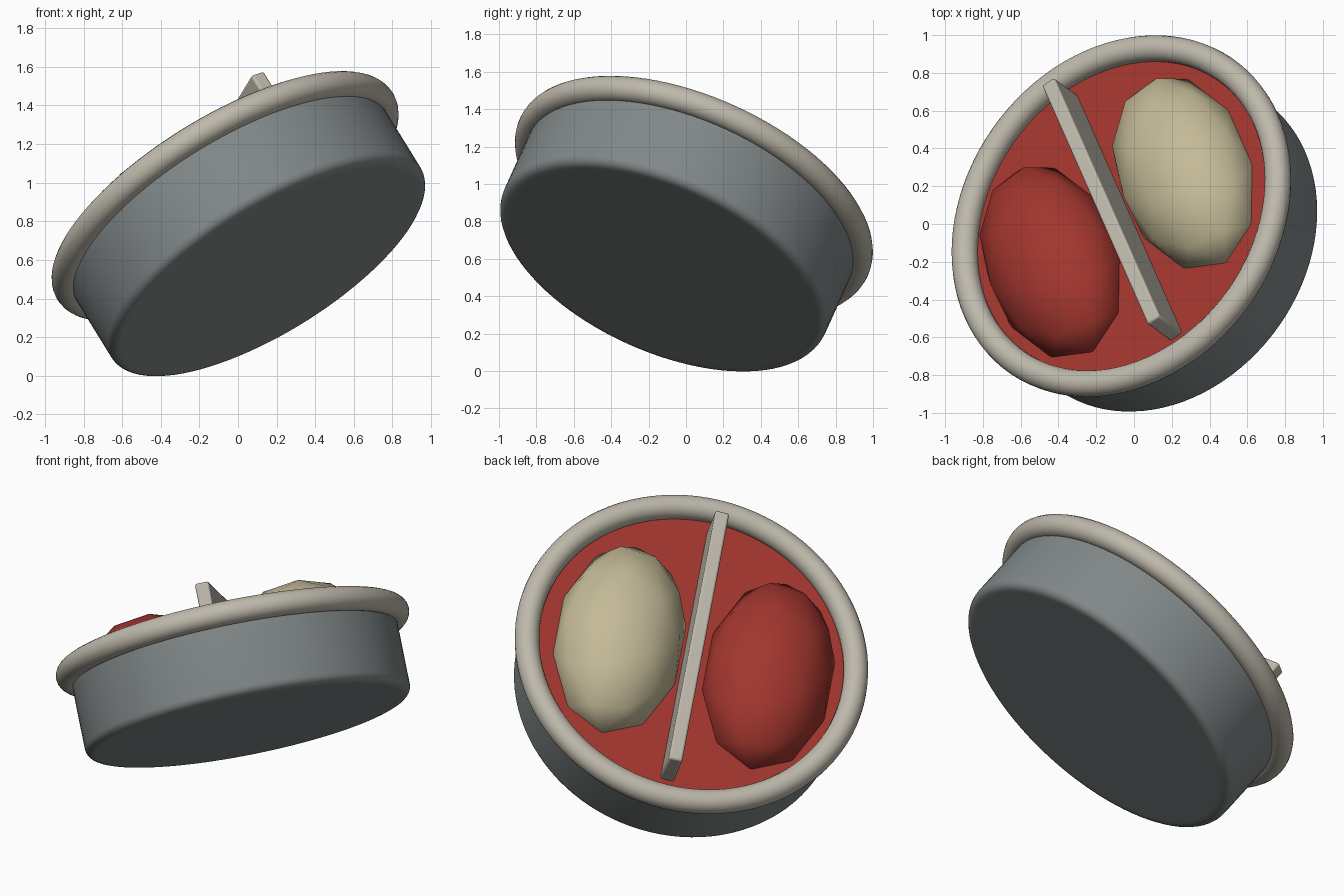
import bpy, bmesh, math
from mathutils import Matrix, Vector

cube = bpy.data.objects.get("Cube")
if cube:
    bpy.data.objects.remove(cube, do_unlink=True)

# Tilted frame of the box: n is the lid axis, v runs along the divider
n = Vector((-0.49, 0.36, 0.794)).normalized()
v = Vector((-0.337, 0.762, -0.553))
u = v.cross(n).normalized()
v = n.cross(u)
frame = Matrix.Translation((-0.067, 0.042, 0.93)) @ Matrix((u, v, n)).transposed().to_4x4()


def material(name, rgb):
    mat = bpy.data.materials.new(name)
    mat.use_nodes = True
    color = (*rgb, 1)
    mat.diffuse_color = color
    mat.node_tree.nodes["Principled BSDF"].inputs["Base Color"].default_value = color
    return mat


grey = material("slate grey", (0.22, 0.245, 0.245))
stone = material("warm stone", (0.52, 0.485, 0.41))
red = material("brick red", (0.36, 0.036, 0.027))
cream = material("cream", (0.55, 0.49, 0.31))


def finish(obj, name, mat, local=Matrix(), angle=40):
    obj.name = name
    obj.data.materials.append(mat)
    obj.matrix_world = frame @ local
    bpy.ops.object.select_all(action="DESELECT")
    obj.select_set(True)
    bpy.context.view_layer.objects.active = obj
    bpy.ops.object.shade_smooth_by_angle(angle=math.radians(angle))
    return obj


def lathe(name, profile, mat, steps=96):
    """Spin an (r, z) profile around the axis of the box."""
    bm = bmesh.new()
    verts = [bm.verts.new((r, 0, z)) for r, z in profile]
    edges = [bm.edges.new(pair) for pair in zip(verts, verts[1:])]
    bmesh.ops.spin(bm, geom=verts + edges, axis=(0, 0, 1), cent=(0, 0, 0),
                   angle=math.tau, steps=steps)
    bmesh.ops.remove_doubles(bm, verts=bm.verts, dist=0.0005)
    bmesh.ops.recalc_face_normals(bm, faces=bm.faces)
    mesh = bpy.data.meshes.new(name)
    bm.to_mesh(mesh)
    bm.free()
    obj = bpy.data.objects.new(name, mesh)
    bpy.context.collection.objects.link(obj)
    return finish(obj, name, mat)


# Round box with a softened bottom edge
RADIUS, DEPTH, ROUND = 0.94, 0.48, 0.05
corner = [(RADIUS - ROUND + ROUND * math.sin(a), -DEPTH + ROUND - ROUND * math.cos(a))
          for a in (math.pi / 2 * i / 6 for i in range(7))]
flat_edge = (RADIUS - ROUND - 0.02, -DEPTH)
lathe("box_body", [(0, -DEPTH), flat_edge] + corner + [(RADIUS, -0.06), (0, -0.06)], grey)

# Flat bed inside the rim
lathe("inner_bed", [(0, -0.06), (0.9, -0.06), (0.9, -0.02), (0, -0.02)], red)

# Rounded rim
bpy.ops.mesh.primitive_torus_add(major_radius=0.951, minor_radius=0.07,
                                 major_segments=96, minor_segments=20)
finish(bpy.context.object, "rim", stone, angle=180)

# Upright divider across the middle
bpy.ops.mesh.primitive_cube_add(size=1)
divider = bpy.context.object
divider.data.transform(Matrix.Diagonal((0.08, 1.66, 0.26, 1)))
bevel = divider.modifiers.new("soft edges", "BEVEL")
bevel.width = 0.012
bevel.segments = 2
finish(divider, "divider", stone, Matrix.Translation((0, 0, 0.096)))

# Faceted mounds on either side of the divider
for name, x, mat in (("red_mound", -0.458, red), ("cream_mound", 0.416, cream)):
    bpy.ops.mesh.primitive_ico_sphere_add(subdivisions=2, radius=1)
    mound = bpy.context.object
    mound.data.transform(Matrix.Diagonal((0.378, 0.625, 0.29, 1)))
    finish(mound, name, mat, Matrix.Translation((x, 0.01, -0.03)), angle=180)
